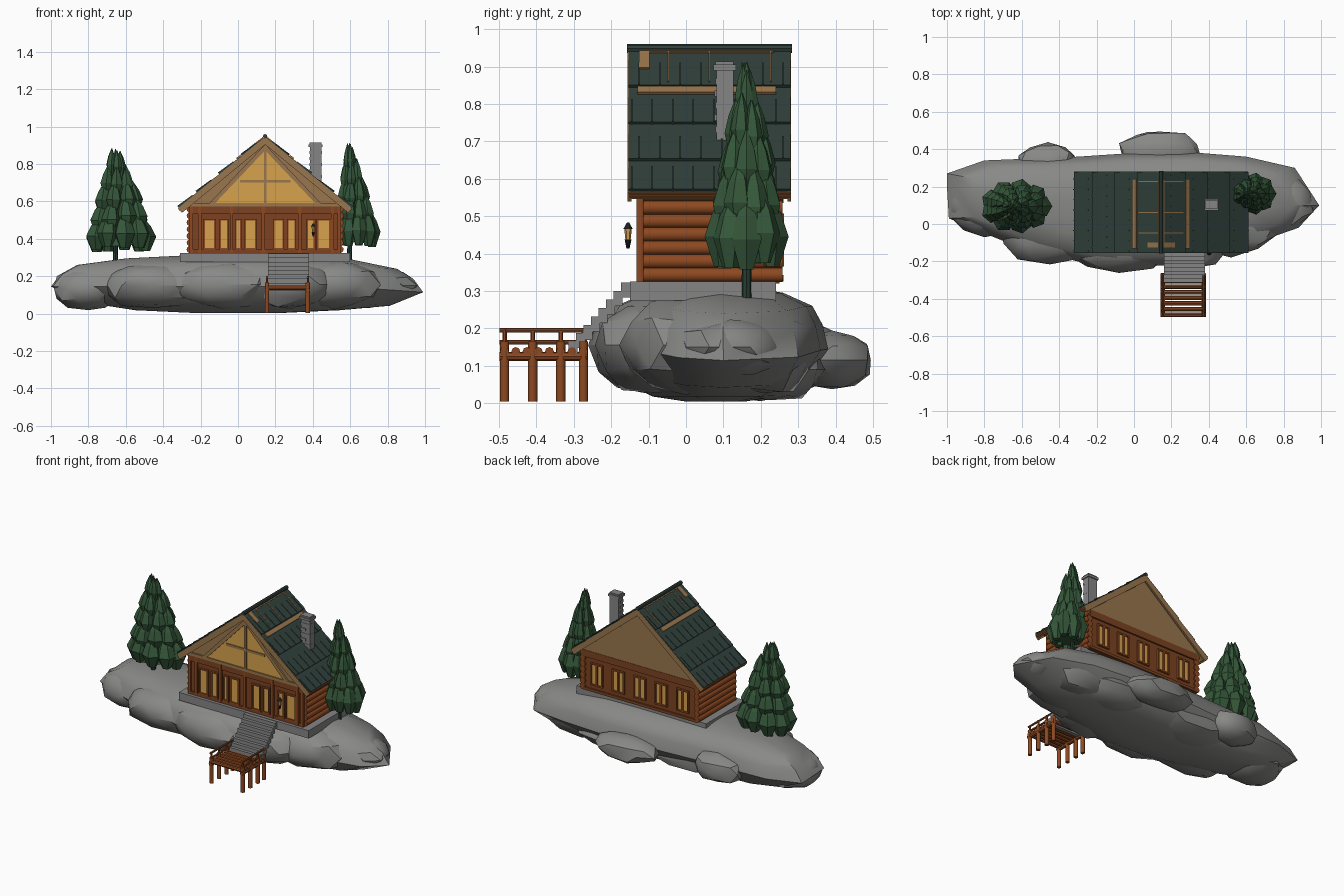
import bpy, bmesh, math, random
from mathutils import Vector, Matrix, noise

cube = bpy.data.objects.get("Cube")
if cube:
    bpy.data.objects.remove(cube, do_unlink=True)
random.seed(4)


def material(name, color):
    m = bpy.data.materials.new(name)
    m.use_nodes = True
    m.diffuse_color = (*color, 1)
    m.node_tree.nodes["Principled BSDF"].inputs["Base Color"].default_value = (*color, 1)
    return m


ROCK = material("rock grey", (0.25, 0.25, 0.245))
STONE = material("cut stone grey", (0.23, 0.235, 0.23))
WALL = material("dark timber", (0.2, 0.055, 0.015))
LOG = material("log brown", (0.27, 0.066, 0.015))
TAN = material("tan boards", (0.32, 0.18, 0.075))
GLASS = material("warm glass", (0.68, 0.36, 0.075))
ROOF = material("roof green", (0.03, 0.051, 0.044))
LEAF = material("needle green", (0.035, 0.095, 0.042))
TRUNK = material("trunk green", (0.02, 0.045, 0.033))
IRON = material("lantern black", (0.012, 0.012, 0.012))


class Part:
    """Collects simple shapes into one object."""

    def __init__(self, name, mat, smooth=None):
        self.name, self.mat, self.smooth, self.bm = name, mat, smooth, bmesh.new()

    def box(self, lo, hi):
        lo, hi = Vector(lo), Vector(hi)
        m = Matrix.Translation((lo + hi) / 2) @ Matrix.Diagonal((*(hi - lo), 1))
        bmesh.ops.create_cube(self.bm, size=1, matrix=m)
        return self

    def rod(self, a, b, r, r2=None, sides=10):
        a, b = Vector(a), Vector(b)
        d = b - a
        m = Matrix.Translation((a + b) / 2) @ d.to_track_quat("Z", "Y").to_matrix().to_4x4()
        bmesh.ops.create_cone(self.bm, cap_ends=True, segments=sides, radius1=r,
                              radius2=r if r2 is None else r2, depth=d.length, matrix=m)
        return self

    def prism(self, pts, y0, y1):
        """Extrudes an x-z outline along y."""
        f = self.bm.faces.new([self.bm.verts.new((x, y0, z)) for x, z in pts])
        out = bmesh.ops.extrude_face_region(self.bm, geom=[f])["geom"]
        bmesh.ops.translate(self.bm, vec=(0, y1 - y0, 0),
                            verts=[v for v in out if isinstance(v, bmesh.types.BMVert)])
        return self

    def rings(self, rings):
        """Skins a stack of equal rings and caps both ends."""
        vs = [[self.bm.verts.new(p) for p in ring] for ring in rings]
        n = len(vs[0])
        for a, b in zip(vs, vs[1:]):
            for i in range(n):
                self.bm.faces.new((a[i], a[(i + 1) % n], b[(i + 1) % n], b[i]))
        self.bm.faces.new(vs[0][::-1])
        self.bm.faces.new(vs[-1])
        return self

    def done(self):
        bmesh.ops.recalc_face_normals(self.bm, faces=self.bm.faces)
        me = bpy.data.meshes.new(self.name)
        self.bm.to_mesh(me)
        self.bm.free()
        me.materials.append(self.mat)
        if self.smooth:
            me.shade_smooth()
            me.set_sharp_from_angle(angle=math.radians(self.smooth))
        bpy.context.collection.objects.link(bpy.data.objects.new(self.name, me))


# Rocky island: main body from a plan outline, then boulders
OUTLINE = [(-1, .2), (-.99, .03), (-.8, -.05), (-.6, -.13), (-.3, -.2), (-.05, -.23), (.2, -.22),
           (.45, -.16), (.65, -.1), (.88, -.02), (.99, .1), (.86, .3), (.6, .36), (.35, .38),
           (0, .38), (-.3, .36), (-.55, .35), (-.8, .34), (-1, .27)]
LEVELS = [(.25, .004), (.55, .018), (.82, .06), (1, .145), (.95, .21), (.86, .26), (.6, .295), (.3, .31)]
body = Part("island_body", ROCK, 40)
body.rings([[(x * s, .08 + (y - .08) * s, z - .07 * max(0, x * s - .55)) for x, y in OUTLINE]
            for s, z in LEVELS]).done()

BOULDERS = [(-.46, .33, .13, .16, .1, .09), (.14, .39, .115, .21, .11, .075), (-.8, .1, .135, .19, .17, .115),
            (-.45, -.05, .15, .28, .17, .115), (-.08, -.09, .155, .28, .17, .125),
            (.27, -.07, .155, .26, .17, .125), (.52, 0, .155, .25, .17, .13), (.78, .12, .15, .17, .15, .08),
            (.35, .22, .09, .24, .15, .08), (-.2, .2, .09, .3, .16, .08), (.58, .2, .15, .25, .15, .125)]
rocks = Part("boulders", ROCK, 30)
for i, (x, y, z, rx, ry, rz) in enumerate(BOULDERS):
    for v in bmesh.ops.create_icosphere(rocks.bm, subdivisions=2, radius=1)["verts"]:
        k = 1 + .16 * noise.noise(v.co * 1.7 + Vector((i * 7, 0, 0)))
        p = [math.copysign(abs(c) ** .9, c) * k for c in v.co]
        v.co = (x + rx * p[0], y + ry * p[1], max(.003, z + rz * p[2]))
rocks.done()

# Stone slab and stairs
Part("foundation_slab", STONE).box((-.31, -.15, .275), (.6, .24, .325)).done()
stairs = Part("stone_stairs", STONE)
for i in range(8):
    y, z = -.15 - .02 * i, .322 - .0225 * i
    stairs.box((.16, y - .024, z - .04), (.38, y, z))
stairs.done()

# Log cabin walls
MID, FRONT, BACK = .145, -.12, .25
walls = Part("cabin_walls", WALL).box((-.255, FRONT, .32), (.545, BACK, .58))
logs = Part("side_logs", LOG, 40)
for side in (-1, 1):
    x = MID + side * .4
    for i in range(7):
        z = .343 + .036 * i
        logs.rod((x, FRONT + .006, z), (x, BACK + .008, z), .0195, sides=12)
logs.done()
posts = Part("wall_posts", LOG)
for x in (-.25, -.205, -.035, .135, .33, .505, .54):
    posts.box((x - .009, FRONT - .012, .325), (x + .009, FRONT, .58))
posts.done()
for y0, y1 in ((FRONT - .01, FRONT), (BACK, BACK + .01)):
    walls.box((-.255, y0, .325), (.545, y1, .342)).box((-.255, y0, .535), (.545, y1, .578))
walls.done()

# Windows with glass plates and timber frames
glass, frames = Part("window_panes", GLASS), Part("window_frames", LOG)


def pane(x0, x1, y, out, z0=.352, z1=.498):
    near, far = sorted((y, y + out * .005))
    glass.box((x0, near, z0), (x1, far, z1))
    near, far = sorted((y, y + out * .012))
    for a, b in ((x0 - .009, x0), (x1, x1 + .009)):
        frames.box((a, near, z0 - .009), (b, far, z1 + .009))
    for a, b in ((z0 - .009, z0), (z1, z1 + .009)):
        frames.box((x0, near, a), (x1, far, b))


for x0, x1 in ((-.177, -.127), (-.09, -.06), (-.008, .012), (.042, .09),
               (.195, .238), (.27, .302), (.375, .405), (.43, .487)):
    pane(x0, x1, FRONT, -1)
for i in range(-2, 3):
    x = MID + i * .15
    pane(x - .034, x - .006, BACK, 1, .375)
    pane(x + .006, x + .034, BACK, 1, .375)

# Gables, with a glazed triangle on the front one
Part("gable_boards", TAN).prism([(-.285, .575), (.575, .575), (MID, .925)], FRONT - .005, BACK + .008).done()
glass.prism([(-.132, .588), (.422, .588), (MID, .878)], FRONT - .009, FRONT - .004)
glass.done()
frames.done()
trim = Part("gable_trim", TAN)
trim.box((MID - .007, FRONT - .016, .58), (MID + .007, FRONT - .004, .89))
trim.box((.01, FRONT - .015, .7), (.28, FRONT - .004, .715))
trim.box((-.28, FRONT - .016, .572), (.57, FRONT - .004, .59))
for s in (-1, 1):
    trim.prism([(MID + s * .27, .588), (MID + s * .3, .588), (MID, .905), (MID, .873)],
               FRONT - .016, FRONT - .004)
trim.done()

# Roof: board deck, stepped shingle rows, seams and bare boards
RUN, DROP = .475, .39
LENGTH = math.hypot(RUN, DROP)
Y0, Y1 = -.155, .28


def slope(side, s, h):
    """Point on a roof slope: s along it from ridge, h above it."""
    return (MID + side * (s * RUN + h * DROP) / LENGTH, .95 + (h * RUN - s * DROP) / LENGTH)


def strip(part, side, s0, s1, h0, h1, low, y0, y1):
    pts = [slope(side, s0, low), slope(side, s1, low), slope(side, s1, h1), slope(side, s0, h0)]
    part.prism(pts, y0, y1)


deck, tiles = Part("roof_deck", TAN), Part("roof_shingles", ROOF)
seams, bare = Part("shingle_seams", ROOF), Part("bare_roof_boards", TAN)
eaves = Part("eave_logs", LOG)
ROWS = [0, .155, .31, .465, .592]
for side in (-1, 1):
    strip(deck, side, 0, LENGTH - .01, -.004, -.004, -.026, Y0, Y1)
    for r, (s0, s1) in enumerate(zip(ROWS, ROWS[1:])):
        strip(tiles, side, s0, s1 + .008, -.003, .005, -.006, Y0 + .001, Y1 - .001)
        for k in range(8):
            y = Y0 + .028 + .055 * k - .02 * (r % 2)
            strip(seams, side, s1 - .09, s1 + .009, .003, .009, -.005, y, y + .004)
    strip(bare, side, .168, .195, .006, .007, -.004, -.13, .24)
    strip(bare, side, .014, .02, .003, .003, -.004, -.125, .235)
    strip(bare, side, .02, .09, .003, .006, -.004, -.125, -.098)
    for y in (-.05, .06, .225):
        strip(bare, side, .02, .15, .003, .0075, -.004, y, y + .004)
    x, z = slope(side, LENGTH - .02, -.014)
    eaves.rod((x, Y0 + .002, z), (x, Y1 - .002, z), .013)
    # Sloping barge boards on both gable ends
    for y in (Y0 - .001, Y1 - .009):
        strip(deck, side, 0, LENGTH - .01, -.003, -.003, -.036, y, y + .01)
tiles.rod((MID, Y0 - .003, .948), (MID, Y1 + .003, .948), .012, sides=8)
for p in (deck, tiles, seams, bare, eaves):
    p.done()

# Chimney with rough courses on its front edge
chimney = Part("chimney", STONE).box((.384, .081, .62), (.447, .127, .9))
for i in range(6):
    z = .692 + .032 * i
    chimney.box((.382, .076 + .003 * (i % 2), z), (.42 + .028 * (i % 2), .11, z + .016))
chimney.box((.377, .073, .89), (.453, .133, .905)).box((.383, .079, .905), (.447, .127, .914)).done()

# Lantern beside the door
LX, LY = .402, -.155
Part("lantern_frame", IRON).rod((LX, LY, .413), (LX, LY, .437), .004, .009).rod(
    (LX, LY, .465), (LX, LY, .483), .013, .003).done()
Part("lantern_glass", GLASS).rod((LX, LY, .437), (LX, LY, .466), .007, .01, 6).done()

# Timber jetty
jetty = Part("jetty", LOG, 40)
for x in (.155, .373):
    for y in (-.485, -.41, -.335, -.274):
        jetty.rod((x, y, .004), (x, y, .165), .0125)
        jetty.rod((x, y, .16), (x, y, .2), .006, sides=6)
    for z, r in ((.125, .012), (.163, .006), (.195, .006)):
        jetty.rod((x, -.498, z), (x, -.265, z), r, sides=8)
for i in range(8):
    y = -.485 + .03 * i
    jetty.rod((.145, y, .138), (.383, y, .138), .012, sides=8)
jetty.done()


# Conifers built from tiers of faceted drop-shaped clumps
def conifer(name, base, crown, radii, z0, top, length, fat):
    bx, by, bz = base
    Part(name + "_trunk", TRUNK, 40).rod((bx, by, bz), (bx, by, z0 + .2), .014, .01, 8).done()
    leaves = Part(name + "_crown", LEAF)
    tiers = 5
    for t in range(tiers):
        f = t / (tiers - 1)
        cx, cy = bx + (crown[0] - bx) * (1 - f), by + (crown[1] - by) * (1 - f)
        count = 9 - t
        h, w = length * (1 - .25 * f), fat * (1 - .55 * f)
        reach = (1 - .85 * f) ** .65
        zb = z0 + (top - z0 - length * .85) * f
        for k in range(count):
            a = math.tau * (k + .5 * (t % 2)) / count
            px = cx + max(.006, radii[0] * reach - w) * math.cos(a)
            py = cy + max(.006, radii[1] * reach - w) * math.sin(a)
            zk = zb + random.uniform(-.005, .025)
            rings = []
            for u, r in ((0, .45), (.4, 1), (.7, .7), (1, .08)):
                lean = .3 * max(0, u - .4)
                ox, oy = px + (cx - px) * lean, py + (cy - py) * lean
                rings.append([(ox + w * r * math.cos(a + math.tau * j / 6),
                               oy + w * r * math.sin(a + math.tau * j / 6), zk + h * u) for j in range(6)])
            leaves.rings(rings)
    leaves.rod((crown[0], crown[1], z0 + .03), (bx, by, top - .06), min(radii) * .7, .012, 8)
    leaves.rod((bx, by, top - .13), (bx, by, top - .07), .012, .024, 6)
    leaves.rod((bx, by, top - .07), (bx, by, top), .024, .002, 6).done()


conifer("left_tree", (-.655, .09, .27), (-.63, .095), (.193, .148), .333, .88, .19, .06)
conifer("right_tree", (.597, .162, .27), (.632, .162), (.13, .114), .353, .912, .2, .046)
